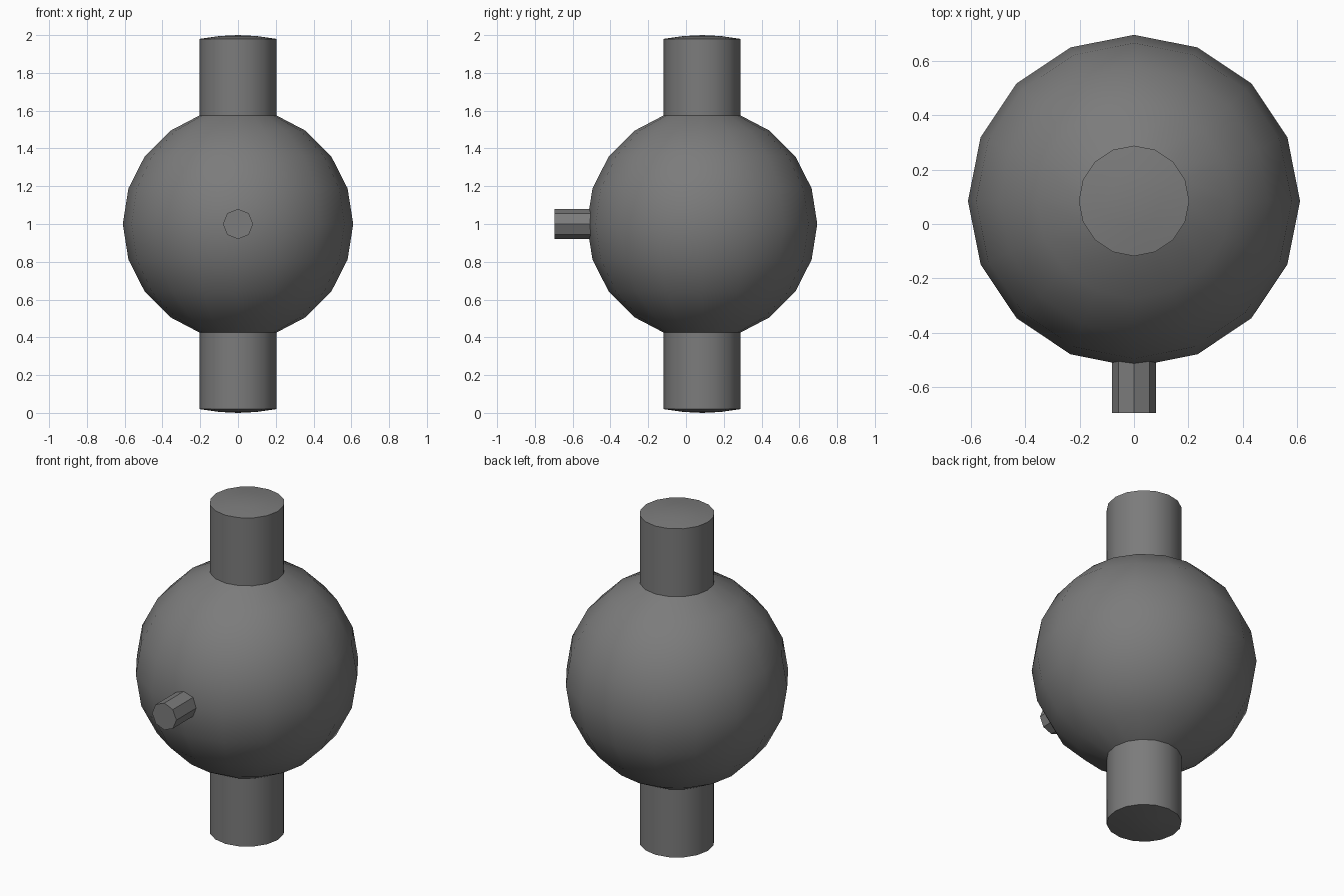
import bpy, bmesh, math

if "Cube" in bpy.data.objects:
    bpy.data.objects.remove(bpy.data.objects["Cube"])

grey = bpy.data.materials.new("plain grey")
grey.diffuse_color = (0.2, 0.2, 0.2, 1)
grey.use_nodes = True
grey.node_tree.nodes["Principled BSDF"].inputs["Base Color"].default_value = grey.diffuse_color

CENTRE_Y, CENTRE_Z, R = 0.085, 1.0, 0.61


def lathe(name, profile, sides, location, rotation=(0, 0, 0)):
    """Spin (radius, height) points round z; radius 0 makes a pole."""
    bm = bmesh.new()
    rings = []
    for r, z in profile:
        if r == 0:
            rings.append([bm.verts.new((0, 0, z))] * sides)
        else:
            rings.append([bm.verts.new((r * math.cos(2 * math.pi * i / sides),
                                        r * math.sin(2 * math.pi * i / sides), z))
                          for i in range(sides)])
    for low, high in zip(rings, rings[1:]):
        for i in range(sides):
            j = (i + 1) % sides
            corners = list(dict.fromkeys((low[i], low[j], high[j], high[i])))
            bm.faces.new(corners)
    bmesh.ops.recalc_face_normals(bm, faces=bm.faces[:])
    mesh = bpy.data.meshes.new(name)
    bm.to_mesh(mesh)
    bm.free()
    mesh.materials.append(grey)
    ob = bpy.data.objects.new(name, mesh)
    ob.location, ob.rotation_euler = location, rotation
    bpy.context.collection.objects.link(ob)
    bpy.ops.object.select_all(action='DESELECT')
    ob.select_set(True)
    bpy.context.view_layer.objects.active = ob
    bpy.ops.object.shade_smooth_by_angle(angle=math.radians(35))
    return ob


# Round body with the two upright pipes drawn out of its poles
half = [(R * math.cos(math.radians(a)), R * math.sin(math.radians(a)))
        for a in (0, 18, 36, 54)]
half += [(0.203, 0.575), (0.203, 0.98), (0.1, 0.995), (0, 1.0)]
profile = [(r, -z) for r, z in reversed(half[1:])] + half
lathe("body_with_pipes", profile, 16, (0, CENTRE_Y, CENTRE_Z))

# Small spout on the front
lathe("front_spout", [(0, 0.45), (0.08, 0.45), (0.08, 0.695), (0, 0.695)],
      8, (0, 0, CENTRE_Z), (math.pi / 2, 0, 0))
